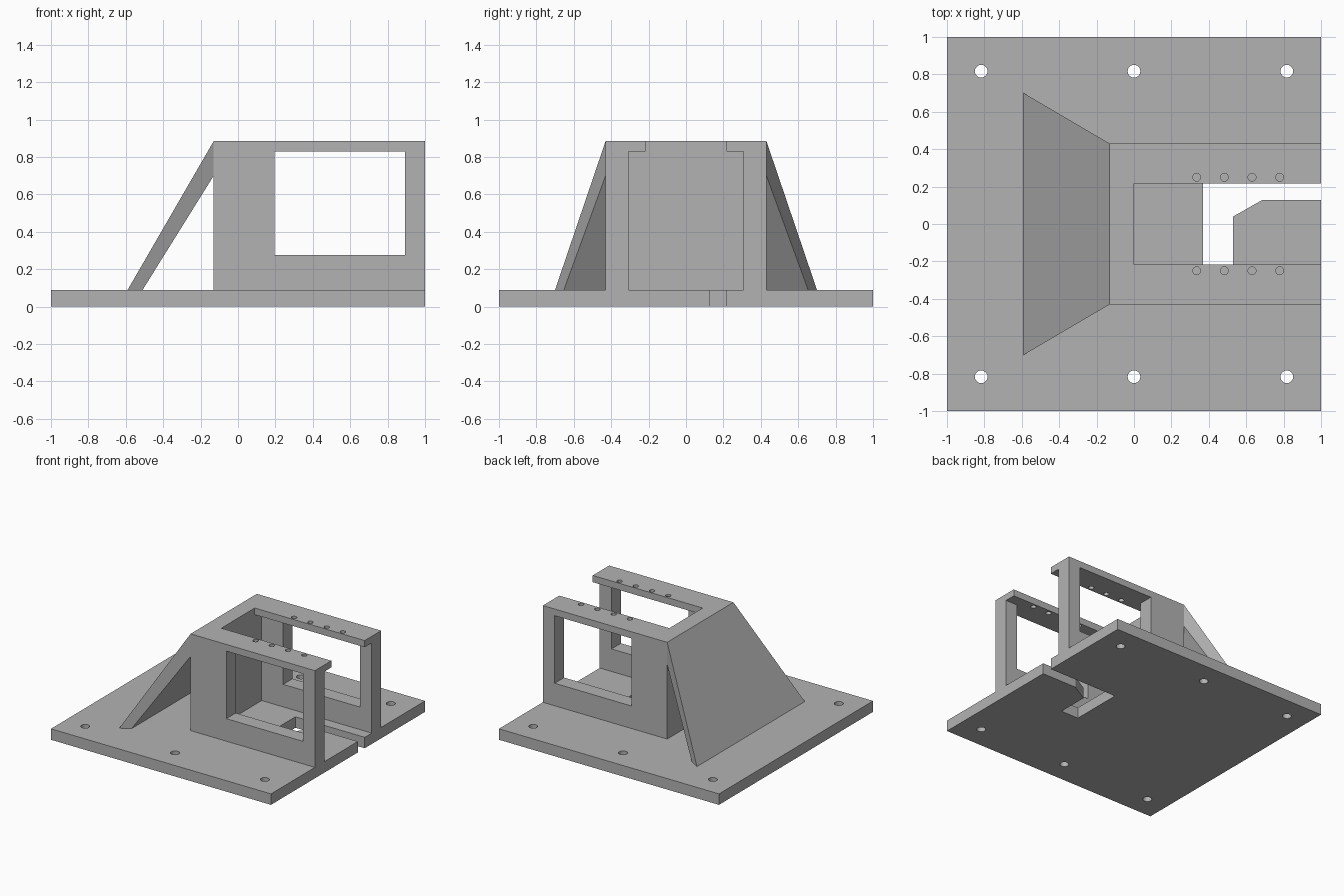
import bpy, bmesh, math
from mathutils import Vector

if "Cube" in bpy.data.objects:
    bpy.data.objects.remove(bpy.data.objects["Cube"], do_unlink=True)

GREY = (0.45, 0.45, 0.45, 1)
grey = bpy.data.materials.new("plain grey")
grey.use_nodes = True
grey.diffuse_color = GREY
grey.node_tree.nodes["Principled BSDF"].inputs["Base Color"].default_value = GREY

BASE_TOP, LIP_UNDER, TOP = 0.09, 0.83, 0.885
WALL_X, WALL_Y, LIP_Y = -0.13, 0.43, 0.217


def prism(name, profile, offset):
    """Extrude a flat outline of 3D points along an offset vector."""
    bm = bmesh.new()
    face = bm.faces.new([bm.verts.new(p) for p in profile])
    new = bmesh.ops.extrude_face_region(bm, geom=[face])["geom"]
    moved = [v for v in new if isinstance(v, bmesh.types.BMVert)]
    bmesh.ops.translate(bm, verts=moved, vec=Vector(offset))
    bmesh.ops.recalc_face_normals(bm, faces=bm.faces)
    mesh = bpy.data.meshes.new(name)
    bm.to_mesh(mesh)
    bm.free()
    mesh.materials.append(grey)
    ob = bpy.data.objects.new(name, mesh)
    bpy.context.collection.objects.link(ob)
    return ob


def box(name, x, y, z):
    outline = [(x[0], y[0], z[0]), (x[1], y[0], z[0]), (x[1], y[1], z[0]), (x[0], y[1], z[0])]
    return prism(name, outline, (0, 0, z[1] - z[0]))


def drill(x, y, radius, z0, z1):
    n = 24
    ring = [(x + radius * math.cos(math.tau * i / n),
             y + radius * math.sin(math.tau * i / n), z0) for i in range(n)]
    return prism("drill", ring, (0, 0, z1 - z0))


def cut(ob, cutters):
    """Subtract each cutter, then discard it."""
    bpy.context.view_layer.objects.active = ob
    for c in cutters:
        c.hide_render = True
        mod = ob.modifiers.new("cut", "BOOLEAN")
        mod.operation, mod.solver, mod.object = "DIFFERENCE", "EXACT", c
        bpy.ops.object.modifier_apply(modifier=mod.name)
        bpy.data.objects.remove(c, do_unlink=True)


# Base plate with six bolt holes and the angled cable slot open at one edge
base = box("base_plate", (-1, 1), (-1, 1), (0, BASE_TOP))
slot = [(0.37, -LIP_Y), (0.53, -LIP_Y), (0.53, 0.04), (0.685, 0.128),
        (1.1, 0.128), (1.1, LIP_Y), (0.37, LIP_Y)]
cutters = [prism("slot", [(x, y, -0.1) for x, y in slot], (0, 0, 0.4))]
cutters += [drill(x, y, 0.034, -0.1, 0.2) for x in (-0.817, 0, 0.817) for y in (-0.817, 0.817)]
cut(base, cutters)

# Housing: open channel with overhanging lips, side windows and lip screw holes
housing = box("housing", (WALL_X, 1), (-WALL_Y, WALL_Y), (BASE_TOP, TOP))
half = [(0.308, 0), (0.308, LIP_UNDER), (LIP_Y, LIP_UNDER), (LIP_Y, 1)]
channel = [(0, y, z) for y, z in half] + [(0, -y, z) for y, z in reversed(half)]
cutters = [prism("channel", channel, (1.1, 0, 0)),
           box("window", (0.195, 0.893), (-1, 1), (0.275, LIP_UNDER))]
cutters += [drill(0.335 + 0.148 * i, y, 0.021, 0.7, 1) for i in range(4) for y in (-0.25, 0.25)]
cut(housing, cutters)

# Sloped brace: a slanted slab, flaring outward toward the base
brace = prism("sloped_brace",
              [(WALL_X, -1, TOP), (-0.59, -1, BASE_TOP), (-0.51, -1, BASE_TOP), (WALL_X, -1, 0.70)],
              (0, 2, 0))
flare = (0.70 - WALL_Y) / (WALL_X + 0.59)
for v in brace.data.vertices:
    v.co.y = math.copysign(WALL_Y + flare * (WALL_X - v.co.x), v.co.y)
